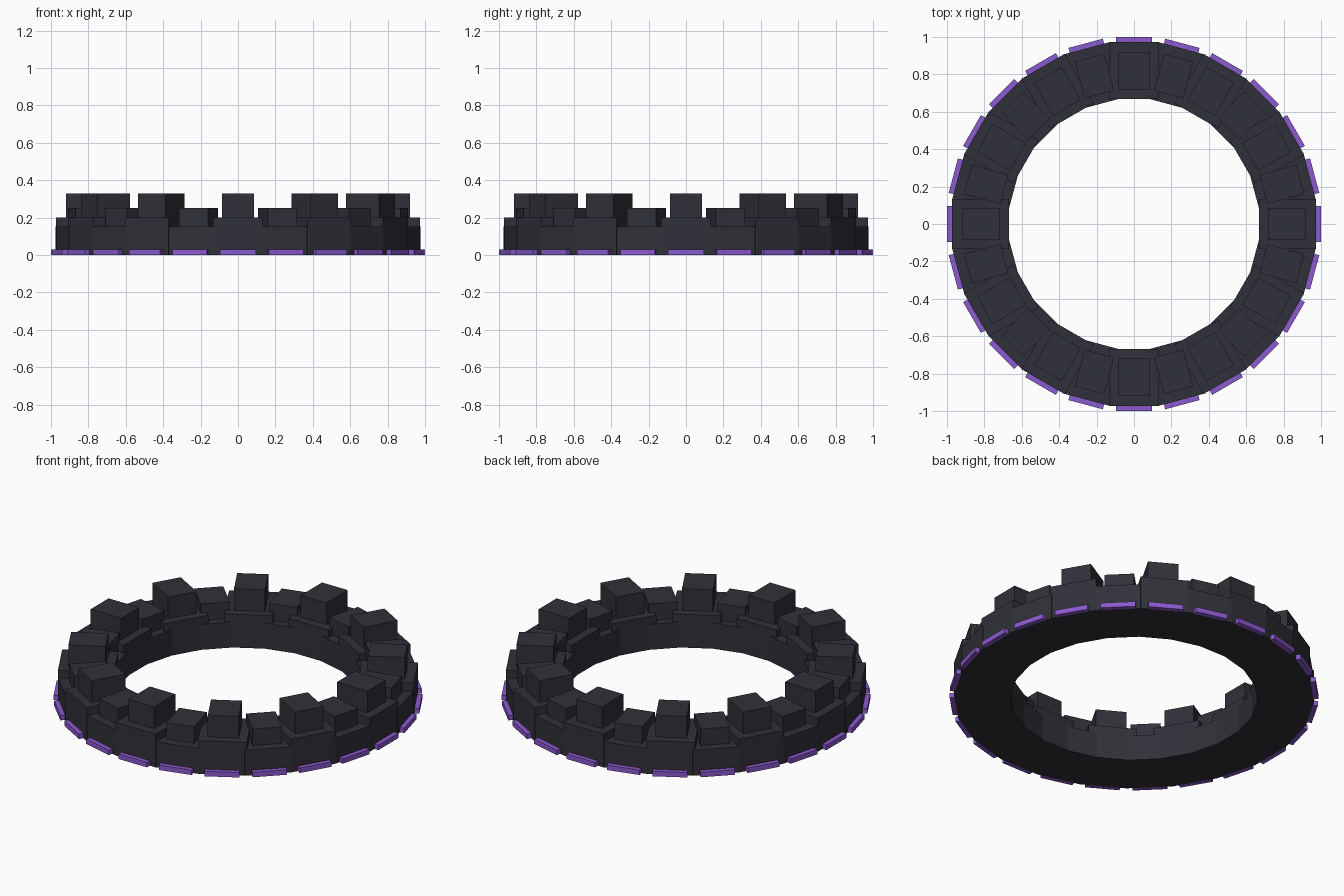
import bpy
import math
from mathutils import Matrix, Vector

if "Cube" in bpy.data.objects:
    bpy.data.objects.remove(bpy.data.objects["Cube"], do_unlink=True)

SEGMENTS = 24


def make_material(name, rgb):
    mat = bpy.data.materials.new(name)
    mat.use_nodes = True
    mat.diffuse_color = (*rgb, 1)
    mat.node_tree.nodes["Principled BSDF"].inputs["Base Color"].default_value = (*rgb, 1)
    return mat


stone = make_material("dark stone", (0.03, 0.03, 0.041))
purple = make_material("purple trim", (0.26, 0.1, 0.62))


def ring_block(name, index, inner, outer, width, bottom, top, mat):
    """Box spanning inner to outer radius, turned to its place in the ring."""
    bpy.ops.mesh.primitive_cube_add(size=1)
    obj = bpy.context.object
    obj.name = name
    size = Vector((outer - inner, width, top - bottom))
    centre = Vector(((inner + outer) / 2, 0, (bottom + top) / 2))
    turn = Matrix.Rotation(math.tau * index / SEGMENTS, 4, "Z")
    obj.data.transform(turn @ Matrix.Translation(centre) @ Matrix.Diagonal((*size, 1)))
    obj.data.materials.append(mat)


for i in range(SEGMENTS):
    tall = i % 2 == 0
    wall_top, merlon_top = (0.2, 0.33) if tall else (0.153, 0.252)
    # Wall segment
    ring_block(f"wall_block_{i}", i, 0.667, 0.973, 0.268, 0, wall_top, stone)
    # Battlement on top of the wall
    ring_block(f"merlon_{i}", i, 0.717, 0.92, 0.17 if tall else 0.162,
               wall_top, merlon_top, stone)
    # Trim strip at the foot of the outer face
    ring_block(f"trim_strip_{i}", i, 0.973, 1.0, 0.19, 0, 0.03, purple)
